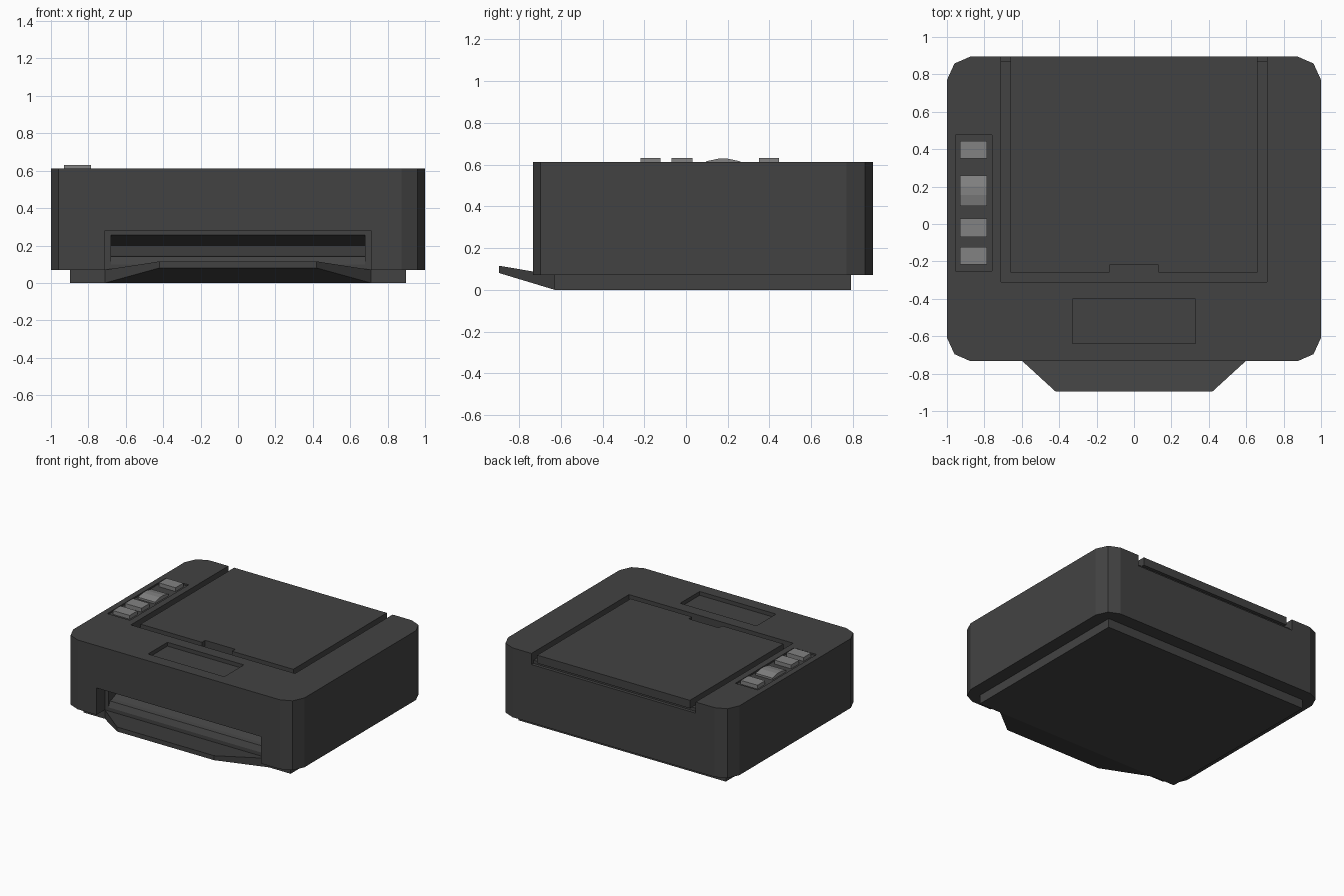
import bpy, bmesh
from mathutils import Vector

if "Cube" in bpy.data.objects:
    bpy.data.objects.remove(bpy.data.objects["Cube"])


def material(name, v):
    m = bpy.data.materials.new(name)
    m.diffuse_color = (v, v, v, 1)
    m.use_nodes = True
    m.node_tree.nodes["Principled BSDF"].inputs["Base Color"].default_value = m.diffuse_color
    return m


CHARCOAL = material("charcoal plastic", 0.055)
GREY = material("grey button", 0.225)


def loft(name, ring_a, ring_b, mat):
    """Closed solid between two matching rings of points."""
    bm = bmesh.new()
    a = [bm.verts.new(p) for p in ring_a]
    b = [bm.verts.new(p) for p in ring_b]
    bm.faces.new(a)
    bm.faces.new(b)
    n = len(a)
    for i in range(n):
        j = (i + 1) % n
        bm.faces.new((a[i], a[j], b[j], b[i]))
    bmesh.ops.recalc_face_normals(bm, faces=bm.faces)
    me = bpy.data.meshes.new(name)
    bm.to_mesh(me)
    bm.free()
    me.materials.append(mat)
    ob = bpy.data.objects.new(name, me)
    bpy.context.collection.objects.link(ob)
    return ob


def prism_z(name, pts, z0, z1, mat=CHARCOAL):
    return loft(name, [(x, y, z0) for x, y in pts], [(x, y, z1) for x, y in pts], mat)


def prism_x(name, pts, x0, x1, mat=CHARCOAL):
    return loft(name, [(x0, y, z) for y, z in pts], [(x1, y, z) for y, z in pts], mat)


def box(name, x0, x1, y0, y1, z0, z1, mat=CHARCOAL):
    return prism_z(name, [(x0, y0), (x1, y0), (x1, y1), (x0, y1)], z0, z1, mat)


def cut(target, cutter):
    mod = target.modifiers.new("cut", 'BOOLEAN')
    mod.operation = 'DIFFERENCE'
    mod.solver = 'EXACT'
    mod.object = cutter
    bpy.context.view_layer.objects.active = target
    bpy.ops.object.modifier_apply(modifier=mod.name)
    bpy.data.objects.remove(cutter)


TOP = 0.612
BACK, FRONT = 0.895, -0.733

# Main housing with faceted corners
right = [(0.875, FRONT), (0.96, FRONT + 0.037), (1, FRONT + 0.125),
         (1, BACK - 0.125), (0.96, BACK - 0.037), (0.875, BACK)]
outline = right + [(-x, y) for x, y in reversed(right)]
body = prism_z("housing", outline, 0.07, TOP)

# Front opening, then the wedge-shaped paper slot behind it
cut(body, box("opening_cutter", -0.71, 0.71, -0.9, -0.63, 0.0, 0.28))
cut(body, prism_x("slot_cutter", [(-0.66, 0.098), (-0.63, 0.098), (-0.61, 0.14), (-0.58, 0.146),
                                  (-0.46, 0.2), (-0.63, 0.255), (-0.66, 0.255)], -0.68, 0.68))

# Lid well with deeper hinge step at the rear
cut(body, box("well_cutter", -0.71, 0.71, -0.31, 1.0, 0.55, 0.8))
cut(body, box("hinge_cutter", -0.71, 0.71, 0.87, 1.0, 0.525, 0.8))

# Front display recess and shallow button recess
cut(body, box("display_cutter", -0.33, 0.33, -0.64, -0.40, TOP - 0.03, 0.8))
cut(body, box("button_cutter", -0.955, -0.76, -0.25, 0.475, TOP - 0.012, 0.8))

# Lid with finger notch
prism_z("lid", [(-0.66, -0.26), (-0.13, -0.26), (-0.13, -0.22), (0.13, -0.22),
                (0.13, -0.26), (0.66, -0.26), (0.66, BACK), (-0.66, BACK)], 0.549, TOP)

# Base plinth
box("base", -0.897, 0.897, -0.63, 0.79, 0.0, 0.075)

# Tapered output tray rising to the front
loft("output_tray",
     [(-0.71, -0.63, 0), (0.71, -0.63, 0), (0.71, -0.63, 0.07), (-0.71, -0.63, 0.07)],
     [(-0.42, -0.895, 0.08), (0.42, -0.895, 0.08), (0.42, -0.895, 0.115), (-0.42, -0.895, 0.115)],
     CHARCOAL)

# Flat push buttons
for i, (y0, y1) in enumerate([(0.35, 0.445), (-0.07, 0.03), (-0.217, -0.123)]):
    box(f"button_{i + 1}", -0.93, -0.785, y0, y1, TOP - 0.013, 0.63, GREY)

# Rocker button with a central ridge
prism_x("rocker_button", [(0.095, TOP - 0.013), (0.26, TOP - 0.013), (0.26, 0.615), (0.2, 0.628),
                          (0.155, 0.628), (0.095, 0.615)], -0.93, -0.785, GREY)
